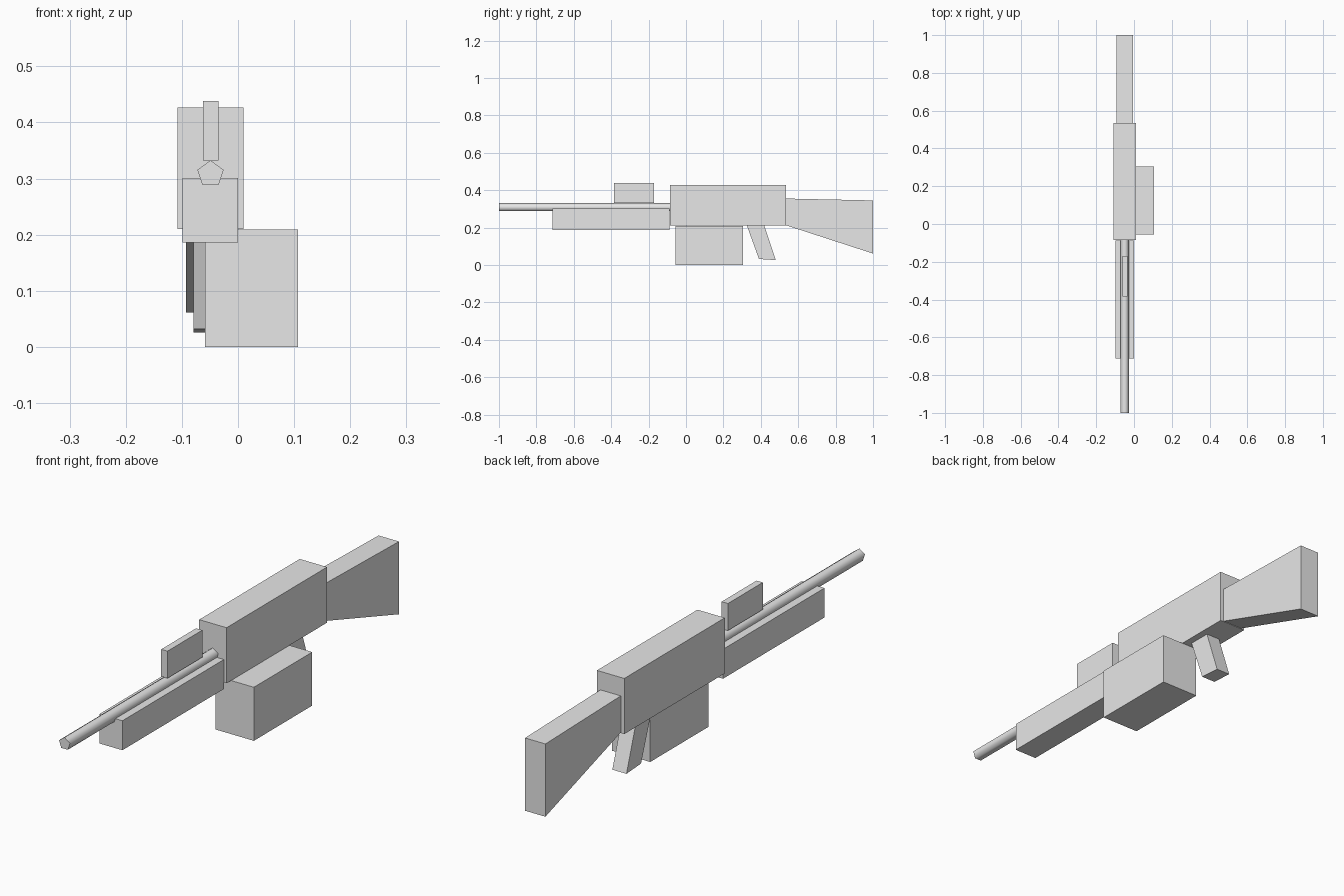
import bpy
import bmesh
import math

cube = bpy.data.objects.get("Cube")
if cube:
    bpy.data.objects.remove(cube, do_unlink=True)

# Single flat colour
GREY = (0.8, 0.8, 0.8, 1)
grey = bpy.data.materials.new("light grey")
grey.use_nodes = True
grey.diffuse_color = GREY
grey.node_tree.nodes["Principled BSDF"].inputs["Base Color"].default_value = GREY


def prism(name, profile, x0, x1):
    """Extrude a side profile of (y, z) points from x0 to x1."""
    bm = bmesh.new()
    face = bm.faces.new([bm.verts.new((x0, y, z)) for y, z in profile])
    out = bmesh.ops.extrude_face_region(bm, geom=[face])
    moved = [v for v in out["geom"] if isinstance(v, bmesh.types.BMVert)]
    bmesh.ops.translate(bm, verts=moved, vec=(x1 - x0, 0, 0))
    bmesh.ops.recalc_face_normals(bm, faces=bm.faces)
    mesh = bpy.data.meshes.new(name)
    bm.to_mesh(mesh)
    bm.free()
    mesh.materials.append(grey)
    obj = bpy.data.objects.new(name, mesh)
    bpy.context.collection.objects.link(obj)
    return obj


def box(name, x, y, z):
    """Box from (min, max) ranges on each axis."""
    (y0, y1), (z0, z1) = y, z
    return prism(name, [(y0, z0), (y1, z0), (y1, z1), (y0, z1)], *x)


# Straight-sided parts
box("receiver", (-0.108, 0.01), (-0.085, 0.535), (0.21, 0.427))
box("fore_end", (-0.099, 0), (-0.713, -0.087), (0.186, 0.301))
box("front_sight", (-0.062, -0.035), (-0.385, -0.17), (0.332, 0.438))
box("side_box", (-0.059, 0.107), (-0.055, 0.305), (0, 0.209))

# Flared stock and slanted grip
prism("stock", [(0.535, 0.212), (1, 0.061), (1, 0.345), (0.535, 0.355)], -0.093, -0.005)
prism("grip", [(0.325, 0.212), (0.39, 0.032), (0.48, 0.026), (0.418, 0.212)], -0.079, -0.018)

# Five-sided barrel with one corner up
LENGTH = 0.917
bpy.ops.mesh.primitive_cylinder_add(
    vertices=5, radius=0.0245, depth=LENGTH,
    location=(-0.049, -1 + LENGTH / 2, 0.308), rotation=(math.pi / 2, 0, 0))
barrel = bpy.context.object
barrel.name = "barrel"
barrel.data.materials.append(grey)
bpy.ops.object.shade_smooth_by_angle(angle=math.radians(80))
